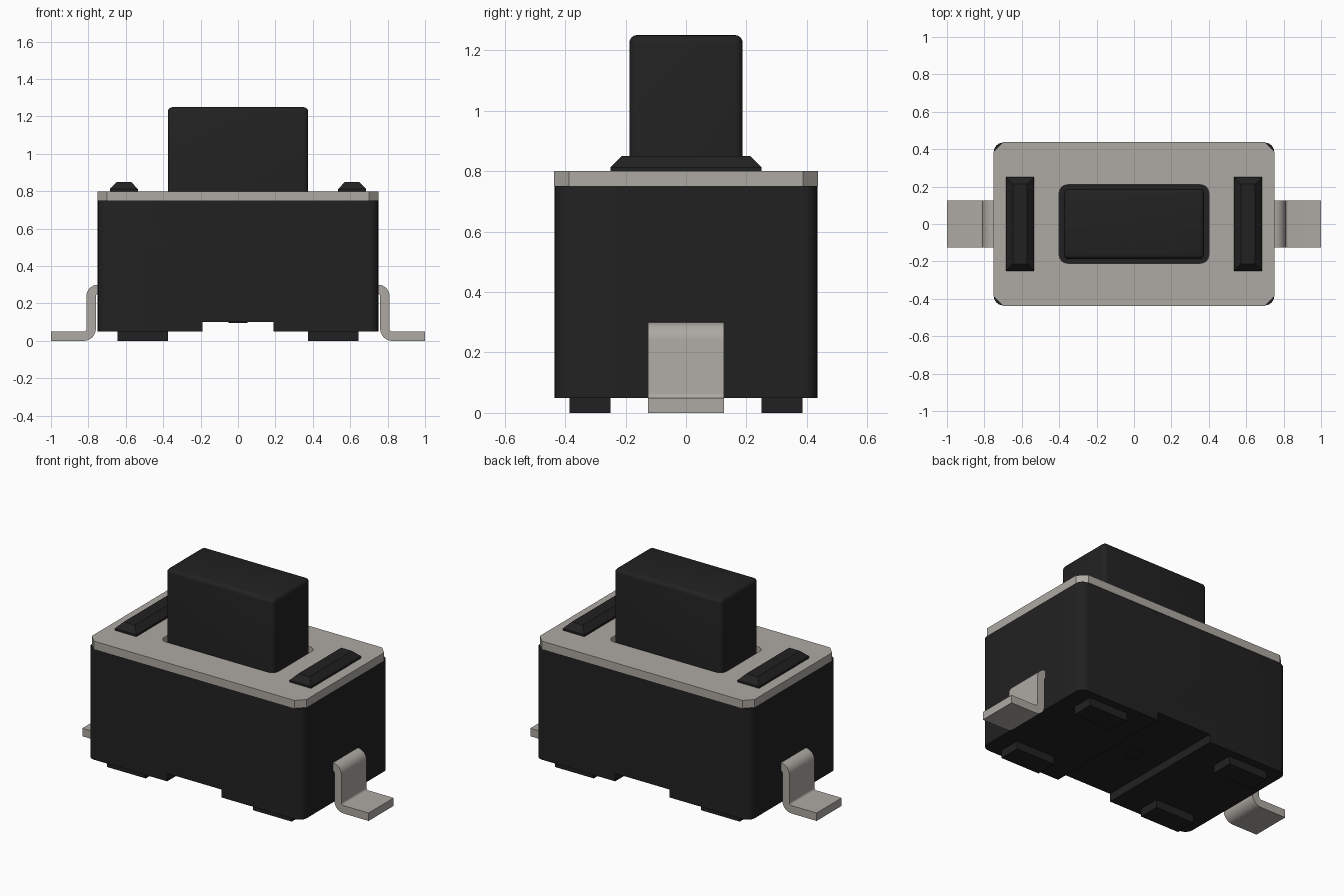
import bpy, bmesh, math

if "Cube" in bpy.data.objects:
    bpy.data.objects.remove(bpy.data.objects["Cube"], do_unlink=True)


def material(name, rgb):
    m = bpy.data.materials.new(name)
    m.diffuse_color = (*rgb, 1)
    m.use_nodes = True
    m.node_tree.nodes["Principled BSDF"].inputs["Base Color"].default_value = (*rgb, 1)
    return m


BLACK = material("black plastic", (0.0155, 0.0155, 0.0155))
METAL = material("warm grey metal", (0.42, 0.395, 0.365))


def finish(bm, name, mat, smooth=False):
    bmesh.ops.recalc_face_normals(bm, faces=bm.faces)
    me = bpy.data.meshes.new(name)
    bm.to_mesh(me)
    bm.free()
    me.materials.append(mat)
    ob = bpy.data.objects.new(name, me)
    bpy.context.collection.objects.link(ob)
    if smooth:
        bpy.ops.object.select_all(action='DESELECT')
        ob.select_set(True)
        bpy.context.view_layer.objects.active = ob
        bpy.ops.object.shade_smooth_by_angle(angle=math.radians(35))
    return ob


def box(x0, x1, y0, y1, z0, z1):
    bm = bmesh.new()
    bmesh.ops.create_cube(bm, size=1)
    for v in bm.verts:
        v.co.x = x0 + (v.co.x + 0.5) * (x1 - x0)
        v.co.y = y0 + (v.co.y + 0.5) * (y1 - y0)
        v.co.z = z0 + (v.co.z + 0.5) * (z1 - z0)
    return bm


def side_prism(profile, half_y):
    """Extrude an (x, z) profile along y."""
    bm = bmesh.new()
    f = bm.faces.new([bm.verts.new((x, -half_y, z)) for x, z in profile])
    ext = bmesh.ops.extrude_face_region(bm, geom=[f])["geom"]
    for v in ext:
        if isinstance(v, bmesh.types.BMVert):
            v.co.y = half_y
    return bm


def corner_bevel(bm, hx, hy, radius, segments):
    """Round the vertical edges at the outer corners."""
    edges = [e for e in bm.edges if all(
        abs(abs(v.co.x) - hx) < 1e-4 and abs(abs(v.co.y) - hy) < 1e-4 for v in e.verts)
        and abs(e.verts[0].co.x - e.verts[1].co.x) < 1e-4
        and abs(e.verts[0].co.y - e.verts[1].co.y) < 1e-4]
    bmesh.ops.bevel(bm, geom=edges, offset=radius, segments=segments,
                    profile=0.5, affect='EDGES')


def rounded_rect(hx, hy, r, steps):
    """Outline with arc corners; one step gives a chamfer."""
    pts = []
    for i, (sx, sy) in enumerate([(1, 1), (-1, 1), (-1, -1), (1, -1)]):
        for k in range(steps + 1):
            a = math.pi / 2 * (i + k / steps)
            pts.append((sx * (hx - r) + r * math.cos(a), sy * (hy - r) + r * math.sin(a)))
    return pts


def arc(cx, cz, r, a0, a1, n=8):
    return [(cx + r * math.cos(math.radians(a0 + (a1 - a0) * k / n)),
             cz + r * math.sin(math.radians(a0 + (a1 - a0) * k / n))) for k in range(n + 1)]


# Housing with a channel across its underside
bm = side_prism([(-0.75, 0.05), (-0.19, 0.05), (-0.19, 0.10), (0.19, 0.10), (0.19, 0.05),
                 (0.75, 0.05), (0.75, 0.75), (-0.75, 0.75)], 0.435)
corner_bevel(bm, 0.75, 0.435, 0.05, 6)
finish(bm, "housing", BLACK, True)

# Cover plate with chamfered corners and a rounded opening
bm = bmesh.new()
edges = []
for outline in (rounded_rect(0.75, 0.4375, 0.05, 1), rounded_rect(0.40, 0.21, 0.045, 6)):
    vs = [bm.verts.new((x, y, 0.75)) for x, y in outline]
    edges += [bm.edges.new((vs[i - 1], vs[i])) for i in range(len(vs))]
bmesh.ops.triangle_fill(bm, edges=edges, use_beauty=True, use_dissolve=False)
ext = bmesh.ops.extrude_face_region(bm, geom=bm.faces[:])["geom"]
for v in ext:
    if isinstance(v, bmesh.types.BMVert):
        v.co.z = 0.80
finish(bm, "cover_plate", METAL)

# Push button with softened edges
bm = box(-0.375, 0.375, -0.1875, 0.1875, 0.74, 1.25)
bmesh.ops.bevel(bm, geom=[e for e in bm.edges if max(v.co.z for v in e.verts) > 1],
                offset=0.025, segments=4, profile=0.5, affect='EDGES')
finish(bm, "push_button", BLACK, True)

# Small moulding mark under the housing
bm = bmesh.new()
bmesh.ops.create_cone(bm, cap_ends=True, segments=24, radius1=0.05, radius2=0.05, depth=0.008)
bmesh.ops.translate(bm, verts=bm.verts, vec=(0, 0, 0.099))
finish(bm, "moulding_mark", BLACK)

# Terminal profile: entry into housing, upper bend, drop, lower bend, foot
LEAD = ([(0.70, 0.30)] + arc(0.75, 0.24, 0.06, 90, 0)
        + arc(0.825, 0.065, 0.015, 180, 270)
        + [(1.0, 0.05), (1.0, 0.0)]
        + arc(0.825, 0.065, 0.065, 270, 180)
        + arc(0.75, 0.24, 0.01, 0, 90) + [(0.70, 0.25)])

for s, side in ((1, "left"), (-1, "right")):
    finish(side_prism([(s * x, z) for x, z in LEAD], 0.125), side + "_terminal", METAL, True)

    # Staked rib: short straight base below sloping sides
    bm = box(s * 0.61 - 0.075, s * 0.61 + 0.075, -0.25, 0.25, 0.75, 0.812)
    top = max(bm.faces, key=lambda f: f.calc_center_median().z)
    ext = bmesh.ops.extrude_discrete_faces(bm, faces=[top])["faces"][0]
    for v in ext.verts:
        v.co.x += math.copysign(0.037, s * 0.61 - v.co.x)
        v.co.y -= math.copysign(0.037, v.co.y)
        v.co.z = 0.85
    finish(bm, side + "_rib", BLACK)

    # Standoff feet
    for t, end in ((-1, "front"), (1, "back")):
        xs, ys = sorted((s * 0.375, s * 0.645)), sorted((t * 0.25, t * 0.385))
        finish(box(*xs, *ys, 0.0, 0.06), f"{end}_{side}_foot", BLACK)
